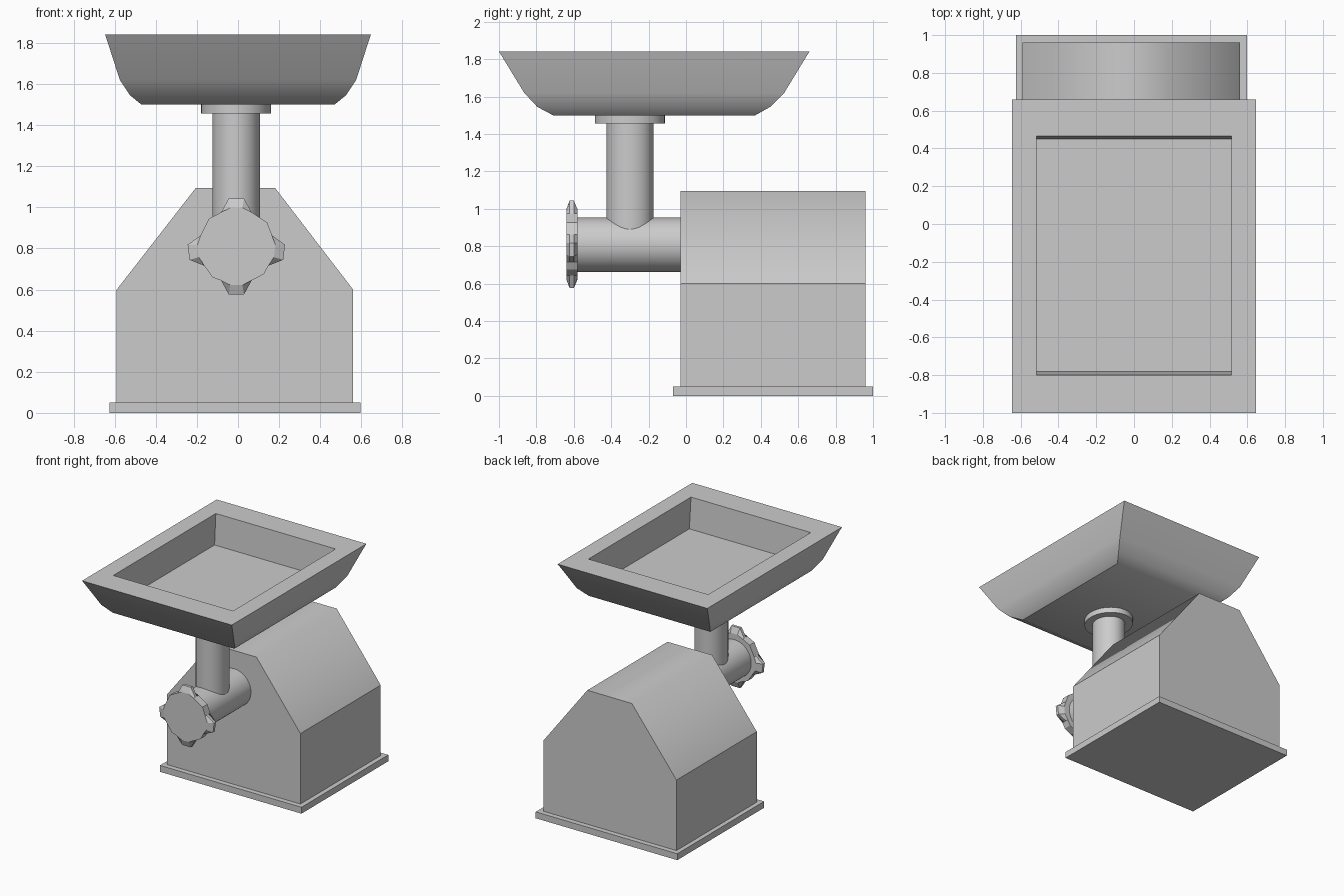
import bpy, bmesh, math

if "Cube" in bpy.data.objects:
    bpy.data.objects.remove(bpy.data.objects["Cube"])

CX = -0.012  # the machine sits slightly left of the tray centre


def finish(name, bm, angle=None):
    bmesh.ops.recalc_face_normals(bm, faces=bm.faces)
    mesh = bpy.data.meshes.new(name)
    bm.to_mesh(mesh)
    bm.free()
    obj = bpy.data.objects.new(name, mesh)
    bpy.context.collection.objects.link(obj)
    if angle:
        bpy.ops.object.select_all(action='DESELECT')
        obj.select_set(True)
        bpy.context.view_layer.objects.active = obj
        bpy.ops.object.shade_smooth_by_angle(angle=math.radians(angle))
    return obj


def loft(name, rings, angle=None):
    """Skin equal-length point rings and cap both ends."""
    bm = bmesh.new()
    loops = [[bm.verts.new(p) for p in ring] for ring in rings]
    n = len(rings[0])
    for a, b in zip(loops, loops[1:]):
        for i in range(n):
            j = (i + 1) % n
            bm.faces.new((a[i], a[j], b[j], b[i]))
    bm.faces.new(loops[0])
    bm.faces.new(loops[-1])
    return finish(name, bm, angle)


def rect(x0, x1, y0, y1, z):
    return [(x0, y0, z), (x1, y0, z), (x1, y1, z), (x0, y1, z)]


def ellipse(rx, ry, z, n=48):
    steps = [2 * math.pi * i / n for i in range(n)]
    return [(rx * math.cos(t), ry * math.sin(t), z) for t in steps]


# Base plate
loft("base_plate", [rect(-0.625, 0.597, -0.07, 1.0, z) for z in (0, 0.05)])

# Motor housing: gabled profile extruded front to back
profile = [(-0.59, 0.05), (0.56, 0.05), (0.56, 0.6), (0.18, 1.095),
           (-0.205, 1.095), (-0.59, 0.6)]
housing = loft("motor_housing", [[(x, y, z) for x, z in profile] for y in (-0.03, 0.96)])
for poly in housing.data.polygons:  # roof blends smoothly
    poly.use_smooth = poly.normal.z > 0.3
for edge in housing.data.edges:
    a, b = (housing.data.vertices[i].co for i in edge.vertices)
    edge.use_edge_sharp = not (a.z > 1 and b.z > 1 and abs(a.y - b.y) > 0.5)

# Grinding barrel
barrel = loft("grinding_barrel", [ellipse(0.145, 0.145, z) for z in (0, 0.57)], 30)
barrel.rotation_euler.x = math.pi / 2
barrel.location = (CX, -0.02, 0.808)

# Feed tube and its collar
for name, rx, ry, z0, z1 in (("feed_tube", 0.116, 0.126, 0.82, 1.48),
                             ("tray_collar", 0.17, 0.187, 1.457, 1.505)):
    tube = loft(name, [ellipse(rx, ry, z) for z in (z0, z1)], 30)
    tube.location = (CX + 0.003, -0.3, 0)

# Lobed clamping knob with thinned lobe tips
outline = []
for centre in (-7, 90, 187, 270):
    for off, r in ((-24, 0.182), (-9, 0.237), (9, 0.237), (24, 0.182)):
        outline.append((centre + off, r))
    outline.append((centre + 45, 0.19))


def knob_ring(y, limit):
    pts = []
    for deg, r in outline:
        t, r = math.radians(deg), min(r, limit)
        pts.append((CX + 0.004 + r * math.cos(t), y, 0.81 + r * math.sin(t)))
    return pts


loft("clamp_knob", [knob_ring(-0.64, 0.19), knob_ring(-0.622, 1),
                    knob_ring(-0.6, 1), knob_ring(-0.58, 0.19)])

# Tray: outer shell up to the rim, then the sunken well
loft("tray", [rect(-x, x, y0, y1, z) for x, y0, y1, z in (
    (0.47, -0.71, 0.37, 1.5),
    (0.525, -0.795, 0.45, 1.545),
    (0.575, -0.865, 0.525, 1.62),
    (0.641, -0.99, 0.65, 1.825),
    (0.646, -1.0, 0.66, 1.84),
    (0.517, -0.8, 0.465, 1.84),
    (0.517, -0.78, 0.45, 1.6))], 30)
